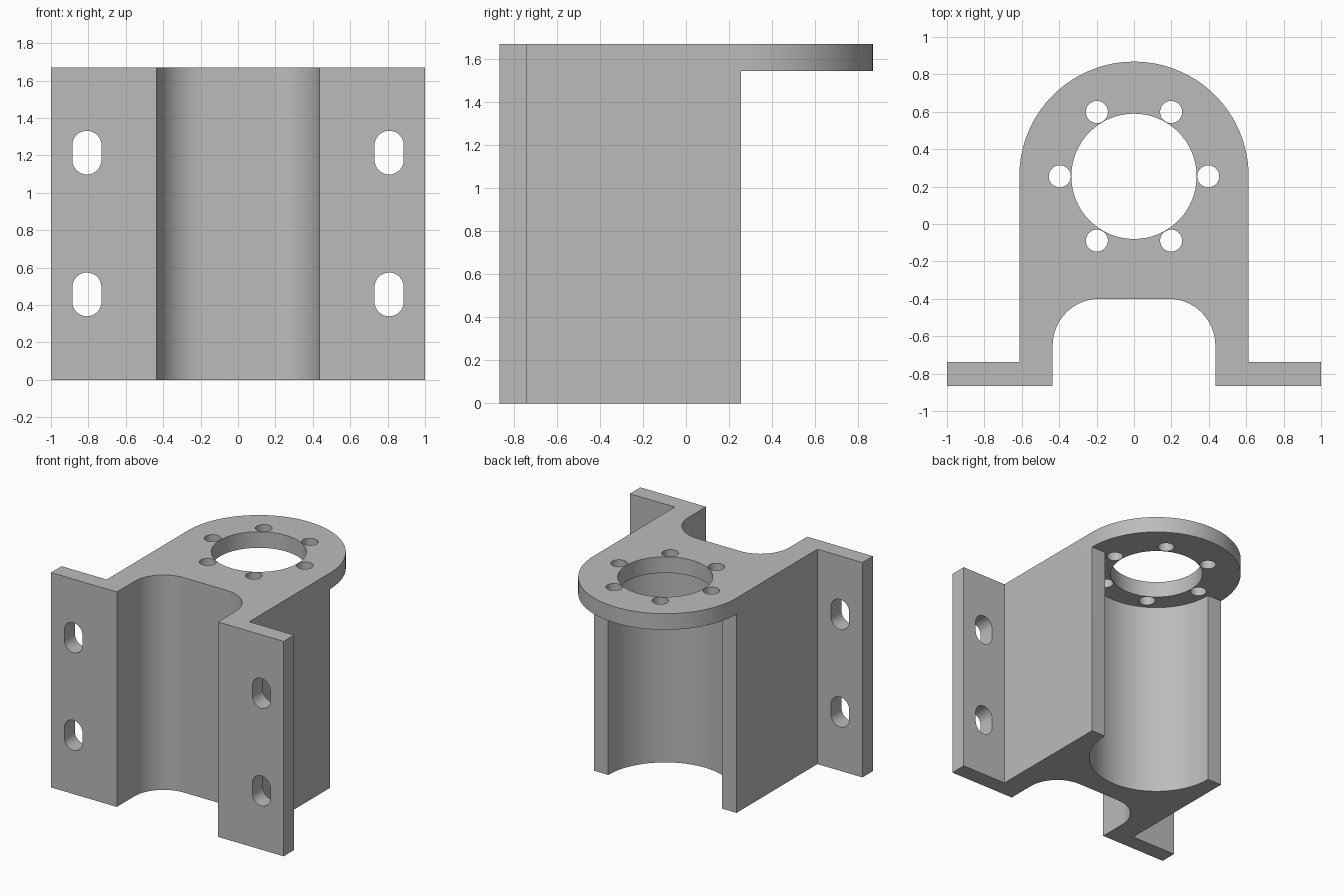
import bpy
import bmesh
from math import cos, sin, pi, radians
from mathutils import Matrix

old = bpy.data.objects.get("Cube")
if old:
    bpy.data.objects.remove(old, do_unlink=True)

HEIGHT = 1.67
PLATE_BOTTOM = 1.545
CENTRE_Y = 0.255       # axis of the round end
OUTER_R = 0.613
CAVITY_R = 0.49
FRONT, FLANGE_BACK = -0.867, -0.738

steel = bpy.data.materials.new("plain grey")
steel.use_nodes = True
grey = (0.5, 0.5, 0.5, 1)
steel.diffuse_color = grey
steel.node_tree.nodes["Principled BSDF"].inputs["Base Color"].default_value = grey


def arc(cx, cy, r, start, end, steps):
    """Points along an arc, angles in degrees."""
    angles = [radians(start + (end - start) * i / steps) for i in range(steps + 1)]
    return [(cx + r * cos(a), cy + r * sin(a)) for a in angles]


def circle(cx, cy, r, steps=48):
    return arc(cx, cy, r, 0, 360, steps)[:-1]


def prism(name, points, low, high):
    """Extrude a flat outline from low to high along z."""
    bm = bmesh.new()
    face = bm.faces.new([bm.verts.new((x, y, low)) for x, y in points])
    out = bmesh.ops.extrude_face_region(bm, geom=[face])
    moved = [v for v in out["geom"] if isinstance(v, bmesh.types.BMVert)]
    bmesh.ops.translate(bm, verts=moved, vec=(0, 0, high - low))
    bmesh.ops.recalc_face_normals(bm, faces=bm.faces)
    mesh = bpy.data.meshes.new(name)
    bm.to_mesh(mesh)
    bm.free()
    obj = bpy.data.objects.new(name, mesh)
    bpy.context.collection.objects.link(obj)
    return obj


# Bracket outline: right half, then its mirror image
half = arc(0, CENTRE_Y, OUTER_R, 90, 0, 32)
half += [(OUTER_R, FLANGE_BACK), (1, FLANGE_BACK), (1, FRONT), (0.435, FRONT)]
half += arc(0.185, -0.65, 0.25, 0, 90, 16)
outline = half + [(-x, y) for x, y in reversed(half[1:])]
bracket = prism("mounting_bracket", outline, 0, HEIGHT)
bracket.data.materials.append(steel)

# Open round cavity below the top plate
cavity = arc(0, CENTRE_Y, CAVITY_R, 180, 360, 48)
cavity += [(1.2, CENTRE_Y), (1.2, 1.2), (-1.2, 1.2), (-1.2, CENTRE_Y)]
cutters = [prism("cavity_cutter", cavity, -0.1, PLATE_BOTTOM)]

# Large bore and the ring of six bolt holes
cutters.append(prism("bore_cutter", circle(0, CENTRE_Y, 0.335, 64), 1.4, 1.8))
for i in range(6):
    a = i * pi / 3
    hole = circle(0.397 * cos(a), CENTRE_Y + 0.397 * sin(a), 0.059, 32)
    cutters.append(prism("bolt_hole_cutter", hole, 1.4, 1.8))

# Upright slots in both flanges
slot = arc(0, 0.039, 0.078, 0, 180, 16) + arc(0, -0.039, 0.078, 180, 360, 16)
for x in (-0.808, 0.808):
    for z in (0.457, 1.215):
        cutter = prism("slot_cutter", slot, -0.2, 0.2)
        cutter.data.transform(Matrix.Translation((x, -0.8, z)) @ Matrix.Rotation(pi / 2, 4, "X"))
        cutters.append(cutter)

for cutter in cutters:
    cutter.hide_render = True
    mod = bracket.modifiers.new(cutter.name, "BOOLEAN")
    mod.operation = "DIFFERENCE"
    mod.solver = "EXACT"
    mod.object = cutter

# Bake the cuts and discard the cutters
bpy.context.view_layer.update()
graph = bpy.context.evaluated_depsgraph_get()
result = bpy.data.meshes.new_from_object(bracket.evaluated_get(graph))
bracket.modifiers.clear()
bracket.data = result
result.name = "mounting_bracket"
result.materials.clear()
result.materials.append(steel)
for poly in result.polygons:
    poly.material_index = 0
for cutter in cutters:
    bpy.data.objects.remove(cutter, do_unlink=True)

bpy.ops.object.select_all(action="DESELECT")
bracket.select_set(True)
bpy.context.view_layer.objects.active = bracket
bpy.ops.object.shade_smooth_by_angle(angle=radians(30))
